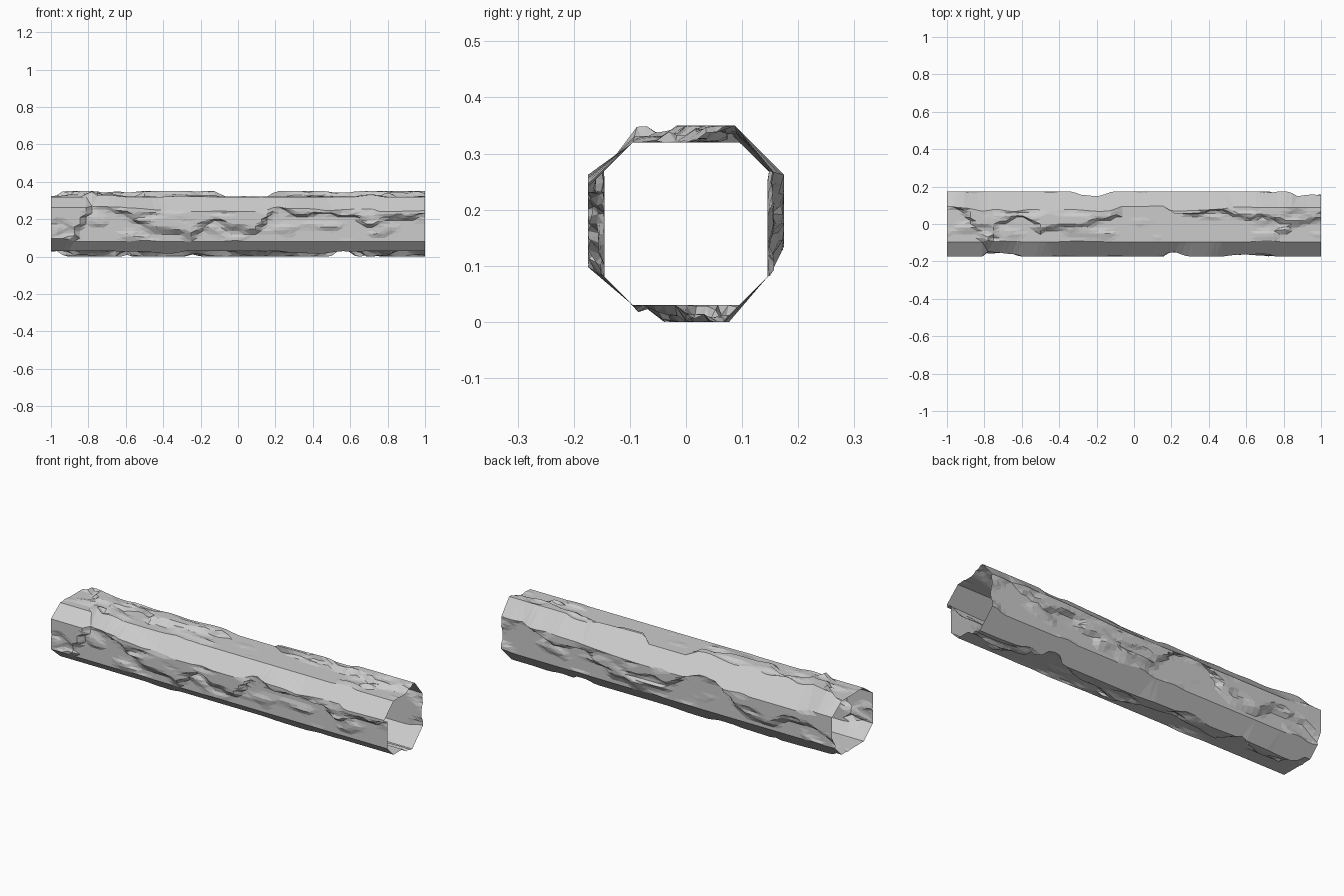
import bpy, bmesh, math
from mathutils import Vector, noise

if "Cube" in bpy.data.objects:
    bpy.data.objects.remove(bpy.data.objects["Cube"])

CZ, R0, STEP = 0.175, 0.145, 0.03      # tube axis height, low wall distance, ledge height
NX, NF = 64, 11                        # rings along the tube, points across each wall


def curve(pts, x):
    """Piecewise-linear lookup."""
    for (x0, y0), (x1, y1) in zip(pts, pts[1:]):
        if x <= x1:
            return y0 + (y1 - y0) * (x - x0) / (x1 - x0)
    return pts[-1][1]


def ease(v):
    v = max(0.0, min(1.0, v))
    return v * v * (3 - 2 * v)


# Ledge line along each wall (x, position across): the rock is raised beyond it
FRONT = [(-1, .05), (-.87, .09), (-.79, .28), (-.72, .27), (-.5, .18), (-.25, .10), (-.12, .21),
         (-.04, .14), (.1, .15), (.2, .26), (.3, .23), (.62, .23), (.7, .14), (.76, .21), (1, .22)]
TOP = [(-1, .13), (-.92, .10), (-.86, .0), (-.78, -.11), (-.72, .0), (-.6, .06), (-.5, -.04),
       (-.3, -.01), (-.15, .05), (0, .11), (.15, .12), (.22, .05), (.68, .05), (.8, -.03),
       (.9, .02), (1, .04)]
BACK = [(-1, .09), (-.85, .2), (-.6, .12), (-.42, .14), (-.3, .28), (-.12, .28), (0, .16),
        (.2, .1), (.5, .2), (.76, .22), (.88, .29), (1, .31)]
BOTTOM = [(-1, .13), (-.95, .11), (-.86, .0), (-.7, .02), (-.6, .1), (-.5, -.02), (-.2, .04),
          (.1, -.06), (.4, .03), (.58, .12), (.68, .03), (.8, -.04), (1, .0)]

# ledge line, outward normal, tangent (walking round the tube)
WALLS = [(BOTTOM, (0, -1), (1, 0)), (BACK, (1, 0), (0, 1)),
         (TOP, (0, 1), (-1, 0)), (FRONT, (-1, 0), (0, -1))]


def raised(wall, line, x, across):
    """0 on the low wall, 1 on the raised rock, uneven in between."""
    n = noise.noise(Vector((x * 7, across * 24, wall * 9.7)))
    d = across - curve(line, x) + 0.045 * n
    t = ease(d / 0.036 + 0.5)
    dent = ease(noise.noise(Vector((x * 6, across * 16, wall * 4.1 + 30))) * 2.2 - 0.1)
    lump = ease(noise.noise(Vector((x * 6, across * 16, wall * 6.3 + 60))) * 2.2 - 0.3)
    return t * (1 - 0.5 * dent) + (1 - t) * 0.4 * lump


def ring(x):
    pts = []
    for w, (line, nrm, tan) in enumerate(WALLS):
        for i in range(NF):
            f = -1 + 2 * i / (NF - 1)
            a = f * 0.09
            across = a * tan[0] if w in (0, 2) else CZ + a * tan[1]
            t = raised(w, line, x, across)
            h = R0 + STEP * t
            # corner bevels, swollen in places on the upper edges
            corner = w if f > 0 else (w - 1) % 4
            b = ease(noise.noise(Vector((x * 2.5, corner * 5.3, 2))) * 2 + 0.4)
            b = (0.022 if corner in (1, 2) else 0.012) * b * t
            s = f * (0.24 + b - h)
            pts.append((x, nrm[0] * h + tan[0] * s, CZ + nrm[1] * h + tan[1] * s))
    return pts


# open rock tunnel, a single skin with open ends
bm = bmesh.new()
rings = [[bm.verts.new(p) for p in ring(-1 + 2 * i / NX)] for i in range(NX + 1)]
for a, b in zip(rings, rings[1:]):
    n = len(a)
    for k in range(n):
        m = (k + 1) % n
        bm.faces.new((a[k], a[m], b[m], b[k]))
bmesh.ops.recalc_face_normals(bm, faces=bm.faces)
bmesh.ops.triangulate(bm, faces=bm.faces)
# merge the flat areas so ledges read as large facets
bmesh.ops.dissolve_limit(bm, angle_limit=math.radians(3), verts=bm.verts, edges=bm.edges)
mesh = bpy.data.meshes.new("rock_tunnel")
bm.to_mesh(mesh)
bm.free()
bpy.context.collection.objects.link(bpy.data.objects.new("rock_tunnel", mesh))
